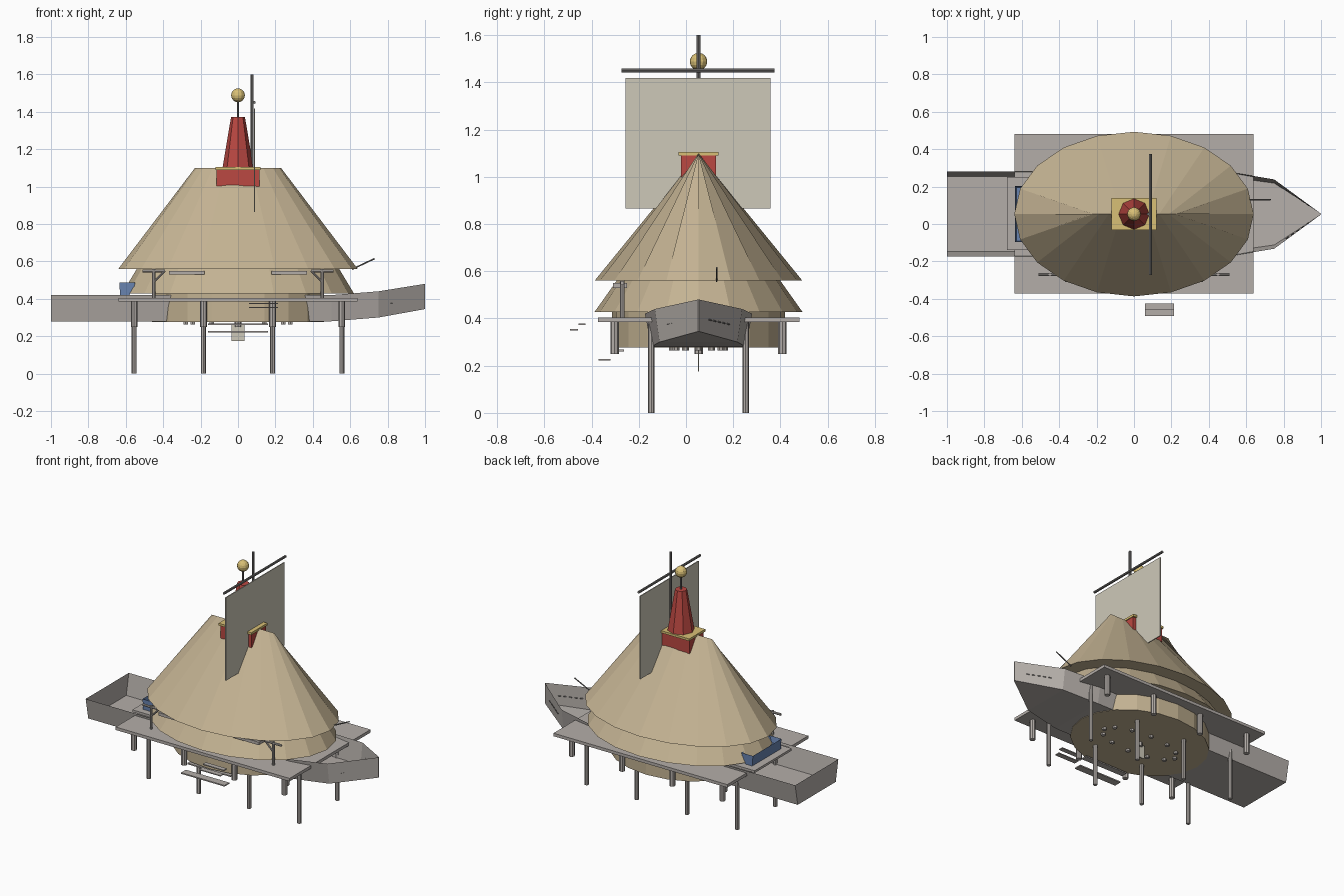
import bpy
import bmesh
from math import pi
from mathutils import Matrix, Vector

default_cube = bpy.data.objects.get("Cube")
if default_cube:
    bpy.data.objects.remove(default_cube, do_unlink=True)

MID_Y = 0.053  # centre line of the boat and hut


def material(name, red, green, blue):
    linear = [((c / 255 + 0.055) / 1.055) ** 2.4 for c in (red, green, blue)] + [1.0]
    mat = bpy.data.materials.new(name)
    mat.use_nodes = True
    mat.diffuse_color = linear
    mat.node_tree.nodes["Principled BSDF"].inputs["Base Color"].default_value = linear
    return mat


thatch = material("thatch", 196, 179, 147)
wood = material("weathered wood", 180, 174, 169)
dark_wood = material("dark wood", 122, 120, 118)
cloth = material("sail cloth", 206, 201, 185)
red_paint = material("red paint", 187, 72, 66)
gold = material("gold", 217, 192, 118)
blue_paint = material("blue paint", 104, 131, 176)


def finish(name, bm, mat, fix_normals=True):
    if fix_normals:
        bmesh.ops.recalc_face_normals(bm, faces=bm.faces)
    mesh = bpy.data.meshes.new(name)
    bm.to_mesh(mesh)
    bm.free()
    mesh.materials.append(mat)
    obj = bpy.data.objects.new(name, mesh)
    bpy.context.collection.objects.link(obj)
    return obj


def box(name, mat, xs, ys, zs):
    bm = bmesh.new()
    bmesh.ops.create_cube(bm, size=1)
    spans = (xs, ys, zs)
    for v in bm.verts:
        v.co = [sum(s) / 2 + c * (s[1] - s[0]) for s, c in zip(spans, v.co)]
    return finish(name, bm, mat)


def beam(name, mat, start, end, radius, sides=8):
    start, end = Vector(start), Vector(end)
    axis = end - start
    turn = axis.to_track_quat("Z", "Y").to_matrix().to_4x4()
    bm = bmesh.new()
    bmesh.ops.create_cone(bm, cap_ends=True, segments=sides, radius1=radius,
                          radius2=radius, depth=axis.length,
                          matrix=Matrix.Translation((start + end) / 2) @ turn)
    return finish(name, bm, mat)


def oval_tier(name, mat, bottom, top, zs, sides=20):
    """Faceted tier between two ovals given as (x radius, y radius)."""
    bm = bmesh.new()
    bmesh.ops.create_cone(bm, cap_ends=True, segments=sides, radius1=1, radius2=1, depth=2)
    for v in bm.verts:
        radii, z = (top, zs[1]) if v.co.z > 0 else (bottom, zs[0])
        v.co = (v.co.x * radii[0], MID_Y + v.co.y * radii[1], z)
    bmesh.ops.remove_doubles(bm, verts=bm.verts, dist=0.0001)
    return finish(name, bm, mat)


# Open boat hull: stations of x, floor half width, rim half width, floor z, rim z
stations = [(-1, 0.2, 0.227, 0.28, 0.42), (0.5, 0.2, 0.227, 0.28, 0.42),
            (0.75, 0.165, 0.185, 0.3, 0.44), (1, 0.002, 0.002, 0.345, 0.48)]
bm = bmesh.new()
rings = []
for x, floor, rim, low, high in stations:
    section = ((-rim, high), (-floor, low), (floor, low), (rim, high))
    rings.append([bm.verts.new((x, MID_Y + y, z)) for y, z in section])
for a, b in zip(rings, rings[1:]):
    for i in range(3):
        bm.faces.new((a[i], a[i + 1], b[i + 1], b[i]))
bm.faces.new(rings[0])
bm.faces.new(rings[-1])
finish("hull", bm, wood)

# Short lashing marks along each side of the bow
for side in (-1, 1):
    for i in range(5):
        points = []
        for t in (0.25 + i * 0.11, 0.31 + i * 0.11):
            points.append((0.75 + 0.25 * t, MID_Y + side * 0.175 * (1 - t), 0.365 + 0.04 * t))
        beam("bow_lashing", dark_wood, *points, 0.003, 4)

# Deck on its two rows of long legs and two rows of short posts
box("deck", wood, (-0.64, 0.64), (-0.372, 0.48), (0.385, 0.405))
for column in (-1.5, -0.5, 0.5, 1.5):
    x = column * 0.37
    for side in (-1, 1):
        leg_y = MID_Y + side * 0.2
        beam("long_leg", wood, (x, leg_y, 0), (x, leg_y, 0.39), 0.0135)
        post_y = MID_Y + side * 0.355
        beam("short_post", wood, (x, post_y, 0.25), (x, post_y, 0.39), 0.018)

# Floating steps in front of the deck and under it
box("upper_step", wood, (0.06, 0.215), (-0.456, -0.425), (0.372, 0.378))
box("middle_step", wood, (0.06, 0.215), (-0.492, -0.458), (0.35, 0.356))
box("lower_step", wood, (-0.16, 0.16), (-0.37, -0.32), (0.221, 0.229))
box("inner_step", wood, (-0.16, 0.16), (-0.305, -0.262), (0.26, 0.268))

# Thatched hut: wall, skirt roof and ridge roof
oval_tier("hut_wall", thatch, (0.46, 0.367), (0.46, 0.367), (0.277, 0.45))
oval_tier("lower_roof", thatch, (0.62, 0.44), (0.54, 0.345), (0.428, 0.562))
oval_tier("upper_roof", thatch, (0.64, 0.44), (0.23, 0), (0.56, 1.1))

# Pegs under the hull with a hanging pennant
for i in range(12):
    spot = Matrix.Rotation(i * pi / 6, 3, "Z") @ Vector((1, 0, 0))
    x, y = 0.28 * spot.x, MID_Y + 0.11 * spot.y
    beam("floor_peg", wood, (x, y, 0.264), (x, y, 0.285), 0.014, 6)
beam("centre_peg", wood, (0, MID_Y, 0.25), (0, MID_Y, 0.285), 0.018)
box("pennant", cloth, (-0.035, 0.035), (MID_Y - 0.003, MID_Y + 0.003), (0.175, 0.265))

# Red tower with gold ledge and finial
box("tower_base", red_paint, (-0.115, 0.115), (MID_Y - 0.075, MID_Y + 0.075), (1, 1.095))
box("tower_ledge", gold, (-0.12, 0.12), (MID_Y - 0.085, MID_Y + 0.085), (1.09, 1.105))
oval_tier("tower", red_paint, (0.083, 0.083), (0.037, 0.037), (1.1, 1.373), 8)
beam("finial_rod", dark_wood, (0, MID_Y, 1.37), (0, MID_Y, 1.47), 0.005)
bm = bmesh.new()
bmesh.ops.create_uvsphere(bm, u_segments=12, v_segments=8, radius=0.037,
                          matrix=Matrix.Translation((0, MID_Y, 1.488)))
finish("finial_ball", bm, gold)

# Mast, yard and square sail
beam("mast", dark_wood, (0.076, MID_Y, 0.86), (0.076, MID_Y, 1.6), 0.008)
beam("yard", dark_wood, (0.087, -0.273, 1.45), (0.087, 0.375, 1.45), 0.008)
box("sail", cloth, (0.086, 0.092), (-0.257, 0.358), (0.865, 1.418))

# Spear on the bow side of the roof
beam("spear", dark_wood, (0.61, 0.13, 0.558), (0.73, 0.13, 0.615), 0.004, 6)

# Eave posts with cross arms and braces
for side in (-1, 1):
    x = side * 0.45
    beam("eave_post", wood, (x, -0.27, 0.4), (x, -0.27, 0.56), 0.009)
    beam("eave_arm", wood, (x - 0.06, -0.27, 0.55), (x + 0.06, -0.27, 0.55), 0.008)
    beam("eave_brace", wood, (x, -0.27, 0.49), (x - side * 0.06, -0.27, 0.55), 0.006)
    box("eave_plate", wood, sorted((side * 0.18, side * 0.37)), (-0.31, -0.25), (0.53, 0.55))

# Blue trough on a stand at the stern
box("trough_stand", wood, (-0.68, -0.5), (-0.14, 0.25), (0.405, 0.42))
bm = bmesh.new()
bmesh.ops.create_cube(bm, size=1)
for v in bm.verts:
    is_top = v.co.z > 0
    x = (-0.635 if is_top else -0.63) if v.co.x < 0 else (-0.55 if is_top else -0.58)
    v.co = (x, MID_Y + v.co.y * 0.3, 0.488 if is_top else 0.42)
lid = max(bm.faces, key=lambda f: f.calc_center_median().z)
bmesh.ops.inset_region(bm, faces=[lid], thickness=0.01)
bmesh.ops.translate(bm, verts=lid.verts, vec=(0, 0, -0.04))
finish("trough", bm, blue_paint)
